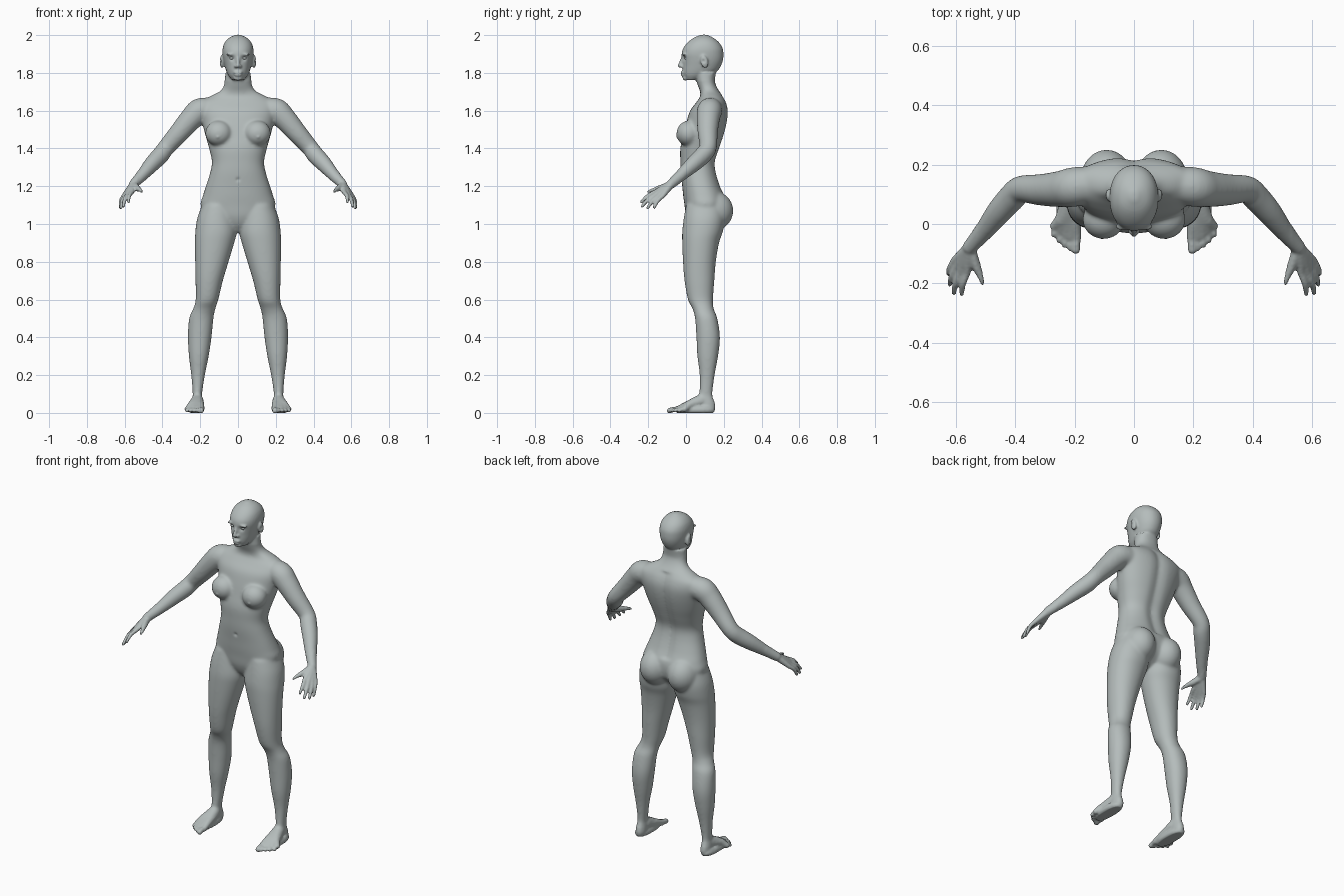
import bpy, bmesh, math
from mathutils import Vector, Matrix

old = bpy.data.objects.get("Cube")
if old:
    bpy.data.objects.remove(old, do_unlink=True)

clay = bpy.data.materials.new("grey_clay")
clay.use_nodes = True
GREY = (0.46, 0.505, 0.50, 1)
clay.diffuse_color = GREY
clay.node_tree.nodes["Principled BSDF"].inputs["Base Color"].default_value = GREY


def spline(rows, steps=5):
    """Smooth path through rows of numbers."""
    rows = [Vector(r) for r in rows]
    out = []
    for i in range(len(rows) - 1):
        a, b = rows[max(i - 1, 0)], rows[i]
        c, d = rows[i + 1], rows[min(i + 2, len(rows) - 1)]
        for k in range(steps):
            t = k / steps
            out.append(0.5 * (2 * b + (c - a) * t + (2 * a - 5 * b + 4 * c - d) * t ** 2
                              + (3 * b - a - 3 * c + d) * t ** 3))
    return out + [rows[-1]]


def skin(bm, rings):
    """Close a stack of point rings into a solid."""
    rings = [[bm.verts.new(p) for p in ring] for ring in rings]
    n = len(rings[0])
    for a, b in zip(rings, rings[1:]):
        for i in range(n):
            j = (i + 1) % n
            bm.faces.new((a[i], a[j], b[j], b[i]))
    bm.faces.new(rings[0][::-1])
    bm.faces.new(rings[-1])


def loft(bm, rows, power=2.0, groove=0.0):
    """Rows are z, x min, x max, y min, y max."""
    rings = []
    for z, x0, x1, y0, y1 in spline(rows):
        ring = []
        for i in range(48):
            c, s = math.cos(i * math.tau / 48), math.sin(i * math.tau / 48)
            x = (x0 + x1) / 2 + (x1 - x0) / 2 * math.copysign(abs(c) ** (2 / power), c)
            y = (y0 + y1) / 2 + (y1 - y0) / 2 * math.copysign(abs(s) ** (2 / power), s)
            if s > 0 and 1.15 < z < 1.68:
                y -= groove * math.exp(-(x / 0.03) ** 2)
            ring.append((x, y, z))
        rings.append(ring)
    skin(bm, rings)


def ball(bm, centre, radii, tilt=0):
    m = Matrix.Translation(centre) @ Matrix.Rotation(tilt, 4, 'X') @ Matrix.Diagonal((*radii, 1))
    bmesh.ops.create_uvsphere(bm, u_segments=24, v_segments=16, radius=1, matrix=m)


def tube(bm, rows):
    """Rows are x, y, z, radius; ends are rounded."""
    path = spline(rows)
    rings = []
    for i, p in enumerate(path):
        way = path[min(i + 1, len(path) - 1)].xyz - path[max(i - 1, 0)].xyz
        q = way.to_track_quat('Z', 'Y')
        rings.append([p.xyz + q @ Vector((math.cos(a), math.sin(a), 0)) * p.w
                      for a in (k * math.tau / 20 for k in range(20))])
    skin(bm, rings)
    for p in (path[0], path[-1]):
        ball(bm, p.xyz, (p.w,) * 3)


def both_sides(bm, build):
    """Build a left part and its mirrored right part."""
    side = bmesh.new()
    build(side)
    for flip in (False, True):
        if flip:
            bmesh.ops.scale(side, vec=(-1, 1, 1), verts=side.verts)
            bmesh.ops.reverse_faces(side, faces=side.faces)
        temp = bpy.data.meshes.new("temp")
        side.to_mesh(temp)
        bm.from_mesh(temp)
        bpy.data.meshes.remove(temp)
    side.free()


def torso(bm):
    rows = [(.955, .02, .05, .10), (.99, .07, .02, .15), (1.04, .165, 0, .20),
            (1.10, .198, -.008, .212), (1.15, .186, -.015, .205), (1.2, .17, -.02, .184),
            (1.27, .148, -.028, .163), (1.33, .138, -.03, .158), (1.4, .153, -.03, .18),
            (1.47, .173, -.015, .203), (1.54, .19, .002, .22), (1.6, .205, .022, .225),
            (1.645, .2, .055, .214), (1.675, .15, .075, .197), (1.7, .1, .075, .178),
            (1.725, .078, .066, .163), (1.755, .071, .056, .153), (1.8, .066, .05, .158)]
    loft(bm, [(z, -w, w, a, b) for z, w, a, b in rows], 2.25, .014)


def head(bm):
    rows = [(1.762, .03, .002, .06), (1.785, .05, -.013, .125), (1.81, .062, -.018, .166),
            (1.84, .071, -.018, .186), (1.87, .078, -.02, .196), (1.9, .082, -.023, .198),
            (1.93, .081, -.015, .194), (1.96, .071, .008, .176), (1.985, .048, .04, .146),
            (2.002, .012, .08, .11)]
    loft(bm, [(z, -w, w, a, b) for z, w, a, b in rows], 2.15)
    # Nose, lips and chin
    tube(bm, [(0, -.017, 1.885, .008), (0, -.026, 1.86, .009), (0, -.033, 1.838, .011)])
    ball(bm, (0, -.019, 1.802), (.025, .011, .007))
    ball(bm, (0, -.017, 1.789), (.021, .011, .007))
    ball(bm, (0, -.004, 1.772), (.024, .014, .013))


def face_side(bm):
    ball(bm, (.012, -.022, 1.835), (.010, .011, .008))
    ball(bm, (.036, -.008, 1.897), (.026, .015, .007))
    ball(bm, (.085, .097, 1.86), (.012, .02, .035), .2)


def leg(bm):
    loft(bm, [(.003, .193, .24, .07, .148), (.03, .188, .245, .06, .156),
              (.07, .19, .243, .06, .148), (.1, .19, .24, .07, .14),
              (.2, .175, .248, .072, .152), (.3, .155, .26, .06, .17),
              (.4, .14, .265, .055, .18), (.5, .13, .259, .048, .166),
              (.55, .12, .238, .035, .147), (.6, .104, .224, .01, .143),
              (.7, .08, .225, -.008, .15), (.8, .05, .227, -.016, .158),
              (.9, .02, .228, -.02, .175), (.96, .006, .226, -.02, .195),
              (1.03, .01, .216, -.012, .205), (1.1, .02, .19, 0, .2)], 2.1)
    # Seat and chest fullness
    ball(bm, (.092, .145, 1.07), (.09, .106, .105))
    ball(bm, (.102, .015, 1.48), (.072, .066, .068), -.3)


def foot(bm):
    loft(bm, [(0, .186, .255, -.05, .145), (.015, .18, .262, -.055, .152),
              (.035, .186, .255, -.045, .145)], 2.4)
    for i in range(5):
        x, y = .193 + i * .0185, -.045 + .004 * i * i * .6
        r = .0155 if i == 0 else .0105
        tube(bm, [(.215, .08, .065, .034), (.214 + (x - .214) * .5, .02, .043, .025),
                  (x, y, .02, .016)])
        tube(bm, [(x, y, .018, r), (x + .002, y - .025, .017, r * .9),
                  (x + .003, y - .041 + .003 * i, .012, r)])


def arm(bm):
    tube(bm, [(.13, .135, 1.605, .06), (.2, .125, 1.6, .067), (.245, .118, 1.56, .062),
              (.31, .115, 1.485, .054), (.38, .117, 1.405, .046), (.41, .09, 1.365, .047),
              (.455, .04, 1.318, .043), (.51, -.03, 1.255, .032), (.552, -.078, 1.212, .025)])


def hand(bm):
    wrist = Vector((.552, -.078, 1.212))
    knuckles = [(.562, -.165, 1.168), (.583, -.16, 1.157), (.597, -.145, 1.149),
                (.606, -.124, 1.147)]
    tips = [(.58, -.236, 1.117), (.606, -.232, 1.094), (.62, -.203, 1.085), (.624, -.168, 1.088)]
    for k, t in zip(map(Vector, knuckles), map(Vector, tips)):
        tube(bm, [(*wrist, .021), (*wrist.lerp(k, .5), .017), (*k, .0125)])
        bend = k.lerp(t, .5) + Vector((.005, -.003, .006))
        tube(bm, [(*k, .012), (*bend, .0105), (*t, .0085)])
    tube(bm, [(.55, -.09, 1.203, .021), (.532, -.135, 1.19, .017),
              (.517, -.175, 1.18, .0125), (.51, -.202, 1.17, .0095)])


# Assemble every part and fuse it into one skin
bm = bmesh.new()
torso(bm)
head(bm)
for part in (face_side, leg, foot, arm, hand):
    both_sides(bm, part)
mesh = bpy.data.meshes.new("body")
bm.to_mesh(mesh)
bm.free()
body = bpy.data.objects.new("body", mesh)
bpy.context.collection.objects.link(body)
bpy.context.view_layer.objects.active = body
body.select_set(True)


def apply(kind, **settings):
    mod = body.modifiers.new(kind, kind)
    for key, value in settings.items():
        setattr(mod, key, value)
    bpy.ops.object.modifier_apply(modifier=mod.name)


apply('REMESH', mode='VOXEL', voxel_size=0.006)

# Blend the large forms strongly, the head, hands and feet lightly
broad = body.vertex_groups.new(name="broad_forms")
broad.add([v.index for v in body.data.vertices
           if .06 < v.co.z < 1.75 and abs(v.co.x) < .53], 1.0, 'REPLACE')
apply('SMOOTH', factor=0.5, iterations=22, vertex_group="broad_forms")
apply('SMOOTH', factor=0.5, iterations=3)

# Press in eye sockets, ears, navel and mouth corners: centre, radius, push
dents = []
for s in (-1, 1):
    dents += [((s * .033, -.018, 1.878), .014, (0, .012, 0)),
              ((s * .095, .092, 1.862), .01, (-s * .007, 0, 0)),
              ((s * .108, -.05, 1.458), .008, (0, -.005, 0))]
dents += [((0, -.025, 1.235), .01, (0, .006, 0))]
for v in body.data.vertices:
    for centre, radius, push in dents:
        d = (v.co - Vector(centre)).length / radius
        if d < 3:
            v.co += Vector(push) * math.exp(-d * d)
    v.co.z = max(v.co.z, 0)
body.data.materials.clear()
body.data.materials.append(clay)
body.data.shade_smooth()

# Eyes
for name, s in (("left_eye", 1), ("right_eye", -1)):
    bm = bmesh.new()
    ball(bm, (s * .033, .003, 1.878), (.014, .012, .008))
    me = bpy.data.meshes.new(name)
    bm.to_mesh(me)
    bm.free()
    me.materials.append(clay)
    me.shade_smooth()
    bpy.context.collection.objects.link(bpy.data.objects.new(name, me))
